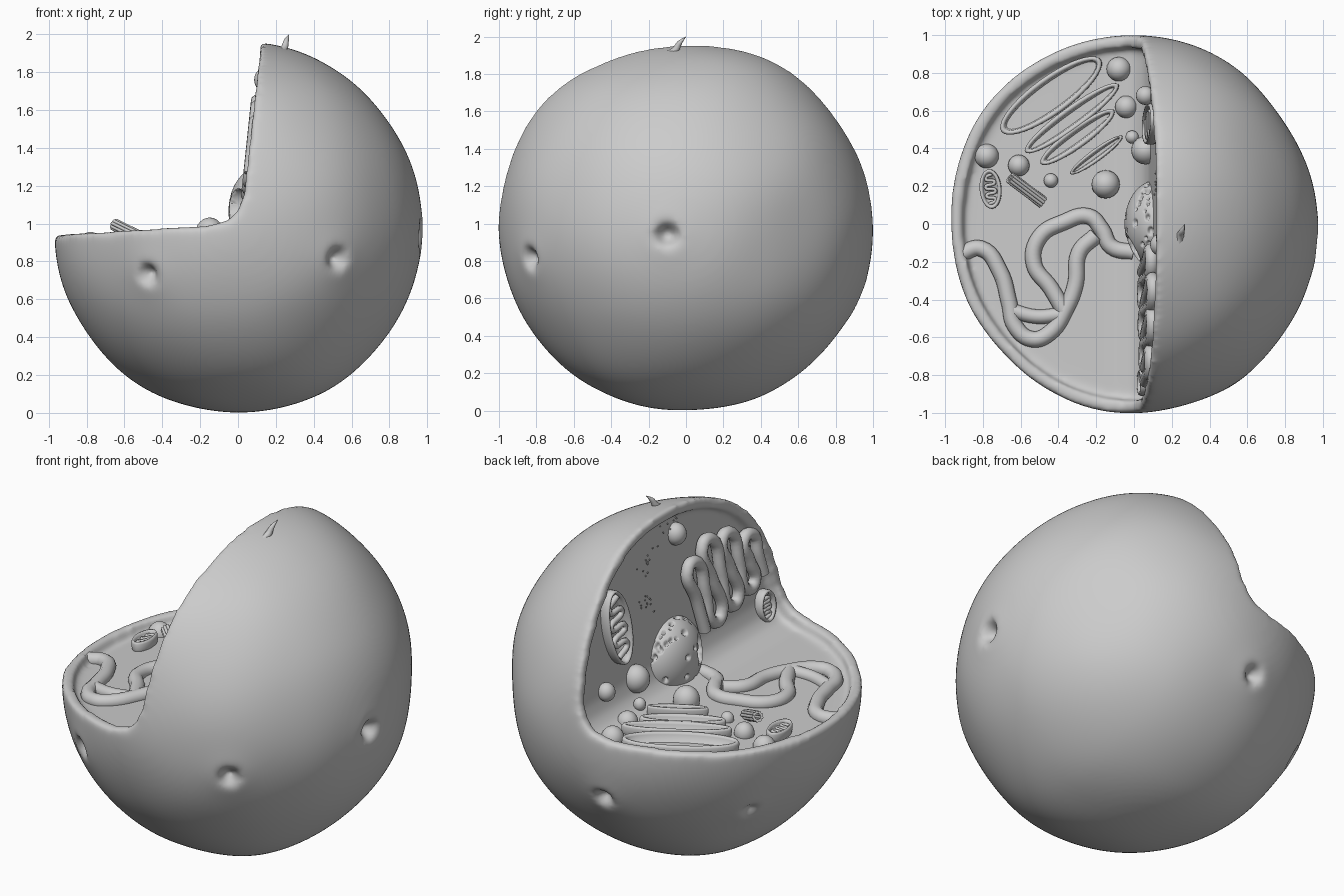
import bpy, bmesh, math, random
from math import sin, cos, pi, exp
from mathutils import Vector, Matrix, noise

random.seed(4)
cube = bpy.data.objects.get("Cube")
if cube:
    bpy.data.objects.remove(cube)

GREY = (0.6, 0.6, 0.6, 1)
mat = bpy.data.materials.new("plain grey")
mat.use_nodes = True
mat.diffuse_color = GREY
mat.node_tree.nodes["Principled BSDF"].inputs["Base Color"].default_value = GREY


def finish(bm, name, smooth=True):
    bmesh.ops.recalc_face_normals(bm, faces=bm.faces)
    for f in bm.faces:
        f.smooth = smooth
    me = bpy.data.meshes.new(name)
    bm.to_mesh(me)
    bm.free()
    me.materials.append(mat)
    ob = bpy.data.objects.new(name, me)
    bpy.context.collection.objects.link(ob)
    return ob


def ball(name, pos, size):
    bm = bmesh.new()
    bmesh.ops.create_icosphere(bm, subdivisions=3, radius=1)
    bm.transform(Matrix.Translation(pos) @ Matrix.Diagonal((*size, 1)))
    return finish(bm, name)


def tube(name, pts, r, frame=Matrix.Identity(4)):
    cu = bpy.data.curves.new(name, "CURVE")
    cu.dimensions = "3D"
    cu.bevel_depth, cu.bevel_resolution, cu.resolution_u = r, 3, 6
    cu.use_fill_caps = True
    sp = cu.splines.new("BEZIER")
    sp.bezier_points.add(len(pts) - 1)
    for b, p in zip(sp.bezier_points, pts):
        b.co = frame @ Vector(p)
        b.handle_left_type = b.handle_right_type = "AUTO"
    cu.materials.append(mat)
    ob = bpy.data.objects.new(name, cu)
    bpy.context.collection.objects.link(ob)
    return ob


def hide(ob):
    ob.hide_render = True
    ob.hide_set(True)


def cutaway(name, pts):
    """Prism along y with the given x-z profile."""
    bm = bmesh.new()
    face = bm.faces.new([bm.verts.new((x, -1.5, z)) for x, z in pts])
    out = bmesh.ops.extrude_face_region(bm, geom=[face])
    bmesh.ops.translate(bm, vec=(0, 3, 0), verts=[g for g in out["geom"] if isinstance(g, bmesh.types.BMVert)])
    ob = finish(bm, name, False)
    hide(ob)
    return ob


def boolean(ob, cutter, op="DIFFERENCE"):
    m = ob.modifiers.new(op.lower(), "BOOLEAN")
    m.operation, m.object, m.solver = op, cutter, "EXACT"


# Lumpy outer body: broad swells, flat spots and small pits (direction, size)
SWELLS = [((.8, .55, 0), -.02, 9), ((-.7, -.7, 0), -.008, 9), ((0, -.7, .7), .03, 6),
          ((-.75, .6, 0), .02, 6), ((.6, -.75, 0), .005, 6), ((.2, .42, .85), .03, 9),
          ((.4, -.4, -.82), .025, 9), ((-.4, .4, -.82), .025, 9)]
PITS = [((-.48, -.82, -.25), .046), ((.51, -.79, -.16), .048), ((.97, -.1, -.04), .055),
        ((-.09, .89, -.37), .046), ((-.74, .44, -.43), .033)]


def body(name, shrink, lumps):
    bm = bmesh.new()
    bmesh.ops.create_icosphere(bm, subdivisions=6, radius=1)
    for v in bm.verts:
        d = v.co.normalized()
        r = 1 - shrink + lumps * .008 * noise.noise(d * 2.3)
        for c, amp, k in SWELLS:
            r += amp * exp(-k * (d - Vector(c).normalized()).length_squared)
        for c, size in PITS:
            q = (d - Vector(c).normalized()).length
            r += lumps * (-1.8 * size * exp(-(q / size) ** 4) + .012 * exp(-(q / .12) ** 2))
        v.co = Vector((d.x * .972, d.y, d.z * .978)) * r + Vector((0, 0, .98))
    return finish(bm, name)


PROFILE = [(-1.5, .92), (-.97, .94), (-.5, .97), (-.15, .99), (-.05, 1.02),
           (0, 1.07), (.03, 1.15), (.07, 1.5), (.12, 1.95), (.17, 2.4), (-1.5, 2.4)]
shell = body("cell_body", 0, 1)
boolean(shell, cutaway("quarter_cutter", PROFILE))
hollow = body("hollow_cutter", .068, 0)
boolean(hollow, cutaway("recess_cutter", [(x + .05, z - .06) for x, z in PROFILE]), "INTERSECT")
boolean(shell, hollow)
hide(hollow)
rem = shell.modifiers.new("blend", "REMESH")
rem.mode, rem.voxel_size, rem.use_smooth_shade = "VOXEL", .015, True
sm = shell.modifiers.new("soften", "SMOOTH")
sm.factor, sm.iterations = .5, 20


def wall_x(z):
    return .03 + .105 * (z - 1.1)


def floor_z(x):
    return .938 + .06 * x


def floor_frame(x, y, lift=0, turn=0):
    """Local z is up; the frame leans with the floor."""
    return (Matrix.Translation((x, y, floor_z(x) + lift)) @ Matrix.Rotation(-.06, 4, "Y")
            @ Matrix.Rotation(math.radians(turn), 4, "Z"))


def wall_frame(y, z, turn=0):
    """Local x runs up the wall, local z points out of it."""
    axes = Matrix(((0, 0, -1), (0, 1, 0), (1, 0, 0))).to_4x4()
    return (Matrix.Translation((wall_x(z) + .01, y, z)) @ Matrix.Rotation(.105, 4, "Y") @ axes
            @ Matrix.Rotation(math.radians(turn), 4, "Z"))


# Oval cups, used for the stacked sacs and the folded organelles
def cup(name, frame, length, width, lip, depth):
    bm = bmesh.new()
    rings = [(lip * .5, -.08), (0, -.03), (0, 0), (lip * .25, .012), (lip * .65, .012), (lip, 0), (lip * 1.25, -depth)]
    n, prev = 40, None
    for off, z in rings:
        ring = [bm.verts.new(((length / 2 - off) * cos(2 * pi * i / n),
                              (width / 2 - off) * sin(2 * pi * i / n), z)) for i in range(n)]
        if prev:
            for i in range(n):
                bm.faces.new((prev[i], prev[(i + 1) % n], ring[(i + 1) % n], ring[i]))
        else:
            bm.faces.new(ring)
        prev = ring
    bm.faces.new(prev)
    bm.transform(frame)
    return finish(bm, name)


def folded_organelle(name, frame, length, width):
    cup(name, frame, length, width, .02, .025)
    n = 8
    pts = []
    for i in range(n):
        t = (i / (n - 1) - .5) * .76
        reach = (width / 2 - .025) * math.sqrt(1 - 4 * t * t) * .8
        pts.append((t * length, reach * (-1) ** i, -.012))
    tube(name + "_folds", pts, width * .08, frame)


for i, (x, y, l, w) in enumerate([(-.44, .68, .65, .2), (-.33, .56, .61, .12),
                                  (-.3, .46, .48, .11), (-.2, .365, .34, .065)]):
    cup(f"stacked_sac_{i + 1}", floor_frame(x, y, .045, 36), l, w, min(.028, w * .3), .05)

folded_organelle("floor_folded_organelle", floor_frame(-.76, .185, .04, 95), .21, .115)
folded_organelle("tall_folded_organelle", wall_frame(.53, 1.45, 8), .46, .21)
folded_organelle("small_folded_organelle", wall_frame(-.84, 1.07), .19, .14)


# Winding membrane tubes on the floor
def floor_tube(name, pts, r):
    tube(name, [(x, y, floor_z(x) + .008) for x, y in pts], r)


floor_tube("floor_channel", [
    (-.92, -.16), (-.81, -.13), (-.71, -.25), (-.66, -.42), (-.63, -.54), (-.54, -.61), (-.45, -.58),
    (-.36, -.45), (-.31, -.32), (-.29, -.15), (-.2, -.06)], .043)
floor_tube("floor_loop", [
    (-.37, -.46), (-.44, -.34), (-.53, -.21), (-.5, -.07), (-.37, .01), (-.24, .04), (-.17, -.03),
    (-.12, -.12), (0, -.15)], .043)
floor_tube("floor_link", [(-.67, -.45), (-.52, -.49), (-.39, -.48)], .038)

# Tall meandering folds on the wall, leaning toward the front at the bottom
TOPS = [1.55, 1.63, 1.6, 1.52]
folds = []
for i in range(8):
    y, low, high = -.19 - .087 * i, 1.14 + .018 * i, TOPS[i // 2]
    ends = (low, high) if i % 2 == 0 else (high, low)
    folds += [(wall_x(z) + .016, y + .25 * (z - 1.4), z) for z in (ends[0], sum(ends) / 2, ends[1])]
tube("wall_folds", folds, .036)

# Pitted nucleus with an opened side and a core
bm = bmesh.new()
bmesh.ops.create_icosphere(bm, subdivisions=6, radius=1)
pores = [(Vector([random.gauss(0, 1) for _ in "xyz"]).normalized(), random.uniform(.03, .085)) for _ in range(110)]
for v in bm.verts:
    d = v.co.normalized()
    dent = max(exp(-((d - p).length / size) ** 6) for p, size in pores)
    v.co = d * (1 - .12 * dent)
bm.transform(Matrix.Translation((.115, 0, 1.065)) @ Matrix.Diagonal((.165, .23, .235, 1)))
nucleus = finish(bm, "nucleus")
opening = ball("nucleus_opening_cutter", (-.03, -.13, 1.1), (.11, .08, .09))
boolean(nucleus, opening)
hide(opening)
ball("nucleus_core", (.06, -.12, 1.09), (.05, .05, .05))

# Round vesicles on the floor and wall
for i, (x, y, z, r) in enumerate([
        (-.08, .82, .93, .065), (-.04, .62, .94, .06), (-.01, .46, .98, .035), (-.15, .21, .95, .075),
        (-.44, .23, .92, .038), (-.61, .31, .91, .057), (-.78, .36, .885, .065), (.06, .39, 1.09, .075),
        (.06, .68, 1.12, .05), (.145, -.11, 1.76, .06)]):
    ball(f"vesicle_{i + 1}", (x, y, z), (r, r, r * 1.1))

# Ridged rod bundle
rod = floor_frame(-.57, .18, .05, -38) @ Matrix.Rotation(math.radians(24), 4, "Y")
for i in range(9):
    a = 2 * pi * i / 9
    tube("rod_bundle_strand", [(-.115, .024 * cos(a), .024 * sin(a)), (.115, .024 * cos(a), .024 * sin(a))], .009, rod)

# Tiny grains scattered on the wall
bm = bmesh.new()
for cy, cz, spread in [(.18, 1.7, .05), (-.1, 1.8, .05), (.2, 1.45, .04)]:
    for _ in range(14):
        y, z = random.gauss(cy, spread), random.gauss(cz, spread * .7)
        bmesh.ops.create_icosphere(bm, subdivisions=1, radius=.005,
                                   matrix=Matrix.Translation((wall_x(z) + .046, y, z)))
finish(bm, "grains")

# Curved spine on top of the body
spine = tube("spine", [(.235, -.11, 1.9), (.245, -.06, 1.925), (.255, -.035, 1.965), (.27, 0, 2.0)], .02)
for p, r in zip(spine.data.splines[0].bezier_points, (1, 1, .7, .05)):
    p.radius = r
